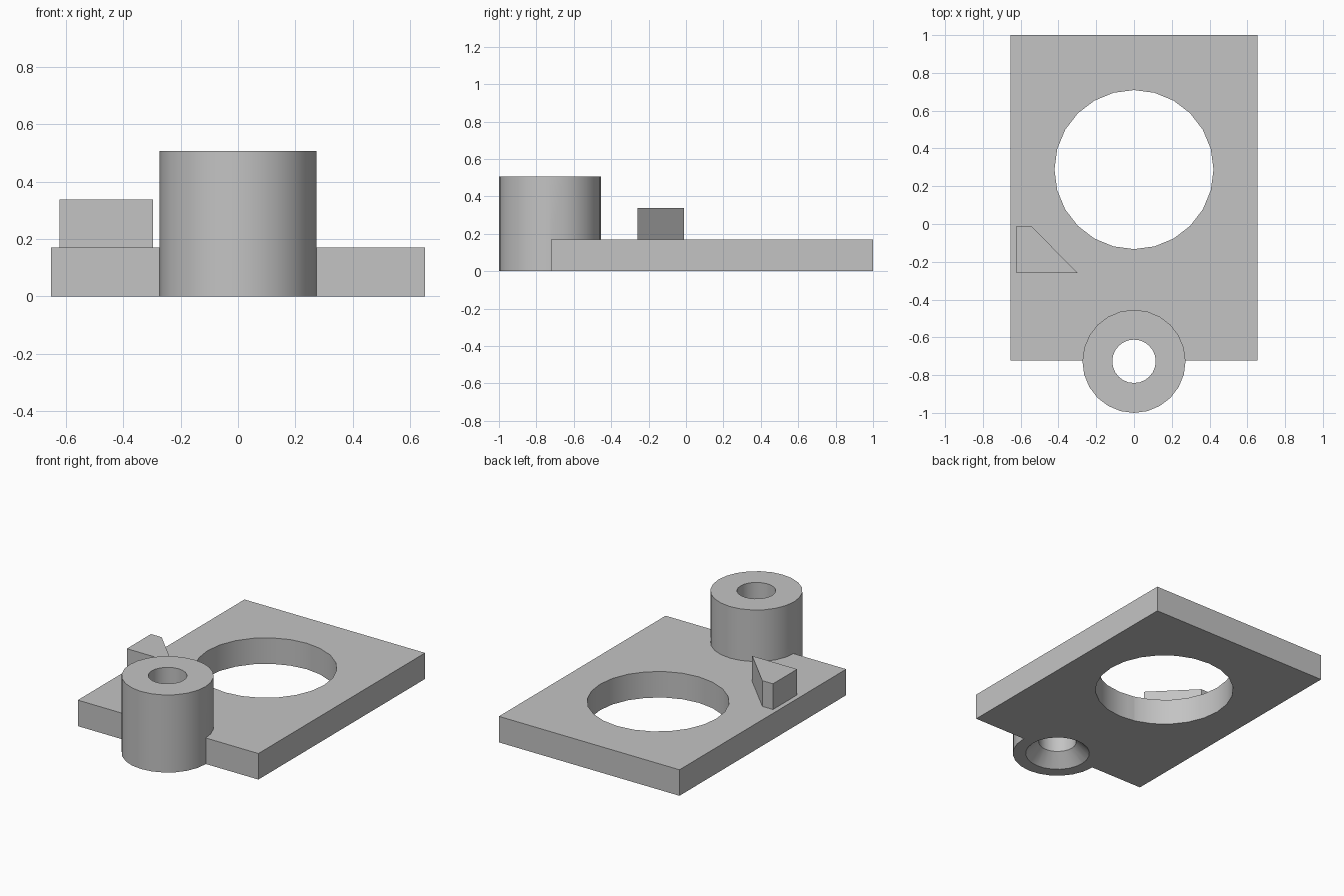
import bpy
import bmesh
from math import cos, sin, pi, radians

default = bpy.data.objects.get("Cube")
if default:
    bpy.data.objects.remove(default, do_unlink=True)

grey = bpy.data.materials.new("plain grey")
grey.use_nodes = True
colour = (0.55, 0.55, 0.55, 1)
grey.diffuse_color = colour
grey.node_tree.nodes["Principled BSDF"].inputs["Base Color"].default_value = colour


def stack(name, rings):
    """Closed solid through a stack of rings with equal point counts."""
    bm = bmesh.new()
    loops = [[bm.verts.new(p) for p in ring] for ring in rings]
    n = len(loops[0])
    bm.faces.new(loops[0][::-1])
    bm.faces.new(loops[-1])
    for low, high in zip(loops, loops[1:]):
        for i in range(n):
            j = (i + 1) % n
            bm.faces.new((low[i], low[j], high[j], high[i]))
    bmesh.ops.recalc_face_normals(bm, faces=bm.faces)
    mesh = bpy.data.meshes.new(name)
    bm.to_mesh(mesh)
    bm.free()
    mesh.materials.append(grey)
    obj = bpy.data.objects.new(name, mesh)
    bpy.context.collection.objects.link(obj)
    return obj


def prism(name, outline, z0, z1):
    return stack(name, [[(x, y, z) for x, y in outline] for z in (z0, z1)])


def turned(name, y, profile, n=24):
    """Round solid about a vertical axis at x = 0, from (radius, z) pairs."""
    return stack(name, [[(r * cos(2 * pi * i / n), y + r * sin(2 * pi * i / n), z)
                         for i in range(n)] for r, z in profile])


def combine(target, tool, operation):
    mod = target.modifiers.new(operation, "BOOLEAN")
    mod.operation = operation
    mod.solver = "EXACT"
    mod.object = tool
    bpy.context.view_layer.objects.active = target
    bpy.ops.object.modifier_apply(modifier=mod.name)
    bpy.data.objects.remove(tool, do_unlink=True)


# Base plate joined with the round boss
BOSS_Y = -0.727
plate = prism("base_plate_with_boss",
              [(-0.653, -0.722), (0.653, -0.722), (0.653, 1), (-0.653, 1)], 0, 0.17)
boss = turned("boss", BOSS_Y, [(0.273, 0), (0.273, 0.507)])
combine(plate, boss, "UNION")

# Large through hole, and boss bore with a countersink underneath
hole = turned("hole_cutter", 0.288, [(0.421, -0.1), (0.421, 0.3)])
combine(plate, hole, "DIFFERENCE")
bore = turned("bore_cutter", BOSS_Y, [(0.215, -0.02), (0.115, 0.08), (0.115, 0.6)])
combine(plate, bore, "DIFFERENCE")

# Wedge-shaped stop standing on the plate
wedge = prism("wedge_stop",
              [(-0.622, -0.26), (-0.297, -0.26), (-0.545, -0.01), (-0.622, -0.01)],
              0.16, 0.338)

# Smooth round walls, sharp edges
bpy.ops.object.select_all(action="DESELECT")
plate.select_set(True)
bpy.context.view_layer.objects.active = plate
bpy.ops.object.shade_smooth_by_angle(angle=radians(30))
